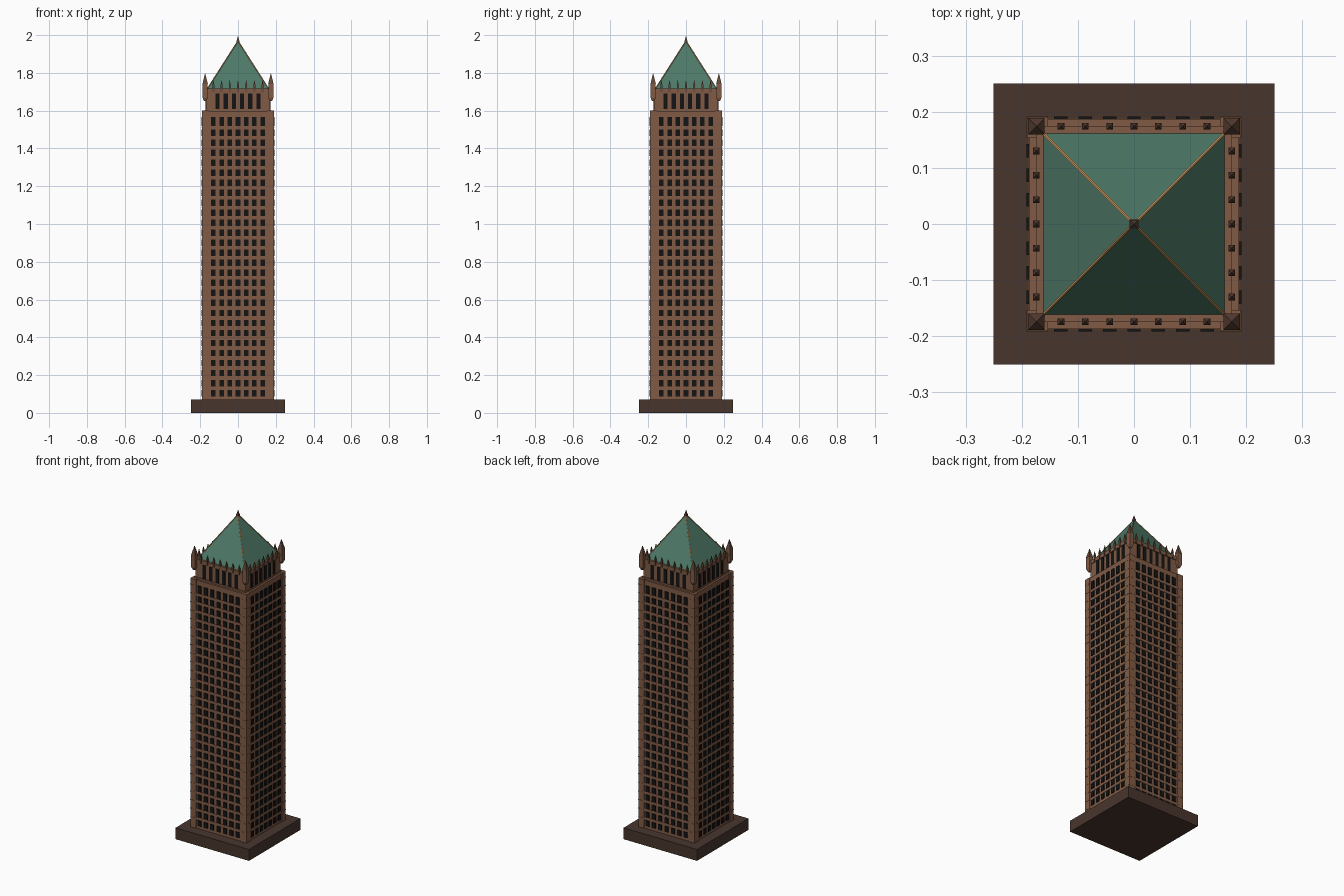
import bpy, bmesh
from mathutils import Matrix, Vector
from math import pi

if "Cube" in bpy.data.objects:
    bpy.data.objects.remove(bpy.data.objects["Cube"])


def material(name, rgb):
    m = bpy.data.materials.new(name)
    m.use_nodes = True
    m.diffuse_color = (*rgb, 1)
    bsdf = m.node_tree.nodes["Principled BSDF"]
    bsdf.inputs["Base Color"].default_value = (*rgb, 1)
    bsdf.inputs["Roughness"].default_value = 0.8
    return m


brown = material("terracotta brown", (0.22, 0.105, 0.06))
trim = material("dark terracotta", (0.13, 0.065, 0.042))
stone = material("dark base stone", (0.065, 0.036, 0.027))
glass = material("black glass", (0.007, 0.007, 0.007))
copper = material("green copper", (0.075, 0.19, 0.135))
gold = material("gold ridge", (0.55, 0.3, 0.11))


def box(bm, x, y, z):
    """Box from (min, max) pairs."""
    size = [b - a for a, b in (x, y, z)]
    mid = Vector([(a + b) / 2 for a, b in (x, y, z)])
    bmesh.ops.create_cube(bm, size=1, matrix=Matrix.Translation(mid) @ Matrix.Diagonal((*size, 1)))


def block(bm, half, z0, z1):
    box(bm, (-half, half), (-half, half), (z0, z1))


def pyramid(bm, x, y, half, z0, z1, top=0.0):
    """Square pyramid or frustum with sides along the axes."""
    place = Matrix.Translation((x, y, (z0 + z1) / 2)) @ Matrix.Rotation(pi / 4, 4, "Z")
    bmesh.ops.create_cone(bm, cap_ends=True, segments=4, radius1=half * 2 ** 0.5,
                          radius2=top * 2 ** 0.5, depth=z1 - z0, matrix=place)


def finish(bm, name, mat, sides=1):
    """Make the object, repeating the front around the tower when sides is 4."""
    source = bm.copy()
    mesh = bpy.data.meshes.new(name)
    for i in range(1, sides):
        turned = source.copy()
        bmesh.ops.rotate(turned, verts=turned.verts, matrix=Matrix.Rotation(i * pi / 2, 3, "Z"))
        turned.to_mesh(mesh)
        bm.from_mesh(mesh)
        turned.free()
    bm.to_mesh(mesh)
    bm.free()
    source.free()
    mesh.materials.append(mat)
    ob = bpy.data.objects.new(name, mesh)
    bpy.context.collection.objects.link(ob)
    return ob


PITCH = 0.0434
FLOORS, FIRST, STEP = 28, 0.105, 0.053
columns = [(i - 3) * PITCH for i in range(7)]

# Base slab
bm = bmesh.new()
block(bm, 0.25, 0, 0.07)
finish(bm, "base", stone)

# Shaft core
bm = bmesh.new()
block(bm, 0.187, 0.07, 1.597)
finish(bm, "shaft", brown)

# Corner piers with a thin course at each floor
bm = bmesh.new()
box(bm, (0.153, 0.191), (-0.191, -0.153), (0.07, 1.6))
for i in range(FLOORS):
    z = FIRST + (i + 0.5) * STEP
    box(bm, (0.153, 0.192), (-0.192, -0.153), (z - 0.002, z + 0.002))
finish(bm, "corner_piers", brown, 4)

# Floor bands between the piers
bm = bmesh.new()
for i in range(FLOORS - 1):
    z = FIRST + (i + 0.5) * STEP
    box(bm, (-0.154, 0.154), (-0.189, -0.18), (z - 0.008, z + 0.008))
finish(bm, "floor_bands", brown, 4)

# Shaft windows, the top floor taller
bm = bmesh.new()
for x in columns:
    for i in range(FLOORS):
        z = FIRST + i * STEP
        top = z + (0.03 if i == FLOORS - 1 else 0.017)
        box(bm, (x - 0.012, x + 0.012), (-0.192, -0.186), (z - 0.017, top))
finish(bm, "shaft_windows", glass, 4)

# Crown storey with sill and cornice
bm = bmesh.new()
block(bm, 0.17, 1.59, 1.71)
block(bm, 0.175, 1.597, 1.607)
block(bm, 0.175, 1.695, 1.718)
finish(bm, "crown", brown)

# Crown windows
bm = bmesh.new()
for i in range(6):
    x = (i - 2.5) * PITCH
    box(bm, (x - 0.011, x + 0.011), (-0.173, -0.168), (1.608, 1.692))
finish(bm, "crown_windows", glass, 4)

# Corner turrets with corbelled feet
bm = bmesh.new()
pyramid(bm, 0.174, -0.174, 0.006, 1.65, 1.668, 0.0135)
box(bm, (0.1605, 0.1875), (-0.1875, -0.1605), (1.668, 1.74))
finish(bm, "turrets", brown, 4)
bm = bmesh.new()
pyramid(bm, 0.174, -0.174, 0.0145, 1.74, 1.8)
finish(bm, "turret_spires", trim, 4)

# Parapet pinnacles
bm = bmesh.new()
for x in columns:
    box(bm, (x - 0.005, x + 0.005), (-0.179, -0.169), (1.7, 1.73))
    pyramid(bm, x, -0.174, 0.006, 1.73, 1.763)
finish(bm, "pinnacles", trim, 4)

# Pyramid roof
bm = bmesh.new()
pyramid(bm, 0, 0, 0.165, 1.712, 1.97)
finish(bm, "roof", copper)

# Gold ridges along the roof hips
bm = bmesh.new()
foot, apex = Vector((0.163, -0.163, 1.715)), Vector((0, 0, 1.97))
run = apex - foot
turn = run.to_track_quat("Z", "Y").to_matrix().to_4x4()
bmesh.ops.create_cone(bm, cap_ends=True, segments=6, radius1=0.003, radius2=0.003,
                      depth=run.length, matrix=Matrix.Translation((foot + apex) / 2) @ turn)
finish(bm, "roof_ridges", gold, 4)

# Finial
bm = bmesh.new()
block(bm, 0.008, 1.96, 1.972)
pyramid(bm, 0, 0, 0.006, 1.972, 2.0)
finish(bm, "finial", trim)
